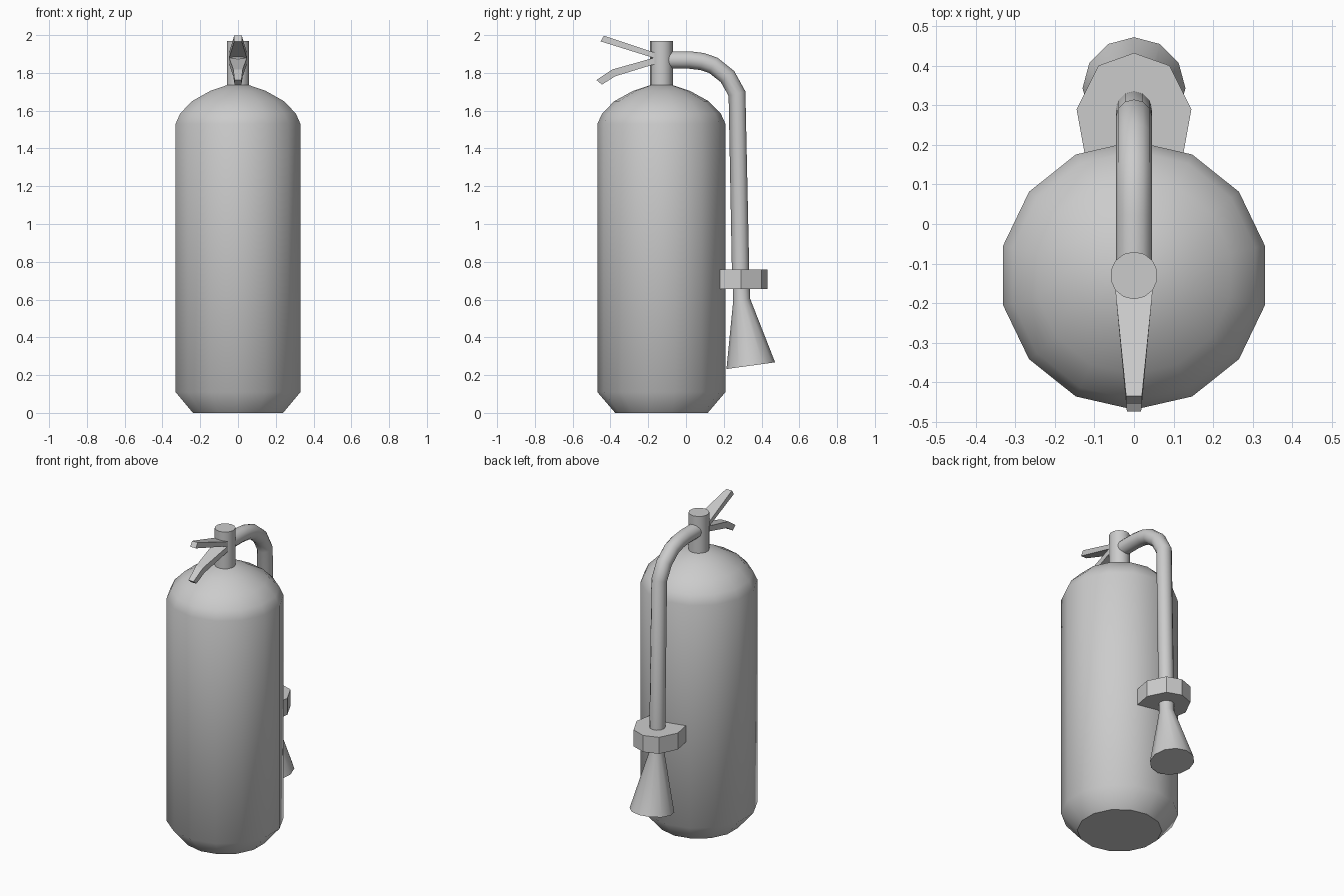
import bpy, bmesh, math
from mathutils import Vector

if "Cube" in bpy.data.objects:
    bpy.data.objects.remove(bpy.data.objects["Cube"])


def finish(name, bm, smooth=None):
    bmesh.ops.recalc_face_normals(bm, faces=bm.faces[:])
    mesh = bpy.data.meshes.new(name)
    bm.to_mesh(mesh)
    bm.free()
    ob = bpy.data.objects.new(name, mesh)
    bpy.context.collection.objects.link(ob)
    if smooth:
        bpy.ops.object.select_all(action='DESELECT')
        bpy.context.view_layer.objects.active = ob
        ob.select_set(True)
        bpy.ops.object.shade_smooth_by_angle(angle=math.radians(smooth))
    return ob


def loft(name, rings, smooth=None):
    """Skin a list of equal-length point rings and cap both ends."""
    bm = bmesh.new()
    loops = [[bm.verts.new(p) for p in ring] for ring in rings]
    for a, b in zip(loops, loops[1:]):
        for i in range(len(a)):
            j = (i + 1) % len(a)
            bm.faces.new((a[i], a[j], b[j], b[i]))
    bm.faces.new(loops[0])
    bm.faces.new(loops[-1])
    return finish(name, bm, smooth)


def tube(name, path, sides, smooth=40):
    """Round section swept along (y, z, radius) points in the x = 0 plane."""
    pts = [Vector((0, y, z)) for y, z, r in path]
    rings = []
    for i, p in enumerate(pts):
        t = Vector()
        if i > 0:
            t += (p - pts[i - 1]).normalized()
        if i < len(pts) - 1:
            t += (pts[i + 1] - p).normalized()
        t.normalize()
        n = Vector((0, -t.z, t.y))
        ring = []
        for k in range(sides):
            a = 2 * math.pi * k / sides + math.pi / 2
            ring.append(p + path[i][2] * (Vector((math.cos(a), 0, 0)) + n * math.sin(a)))
        rings.append(ring)
    return loft(name, rings, smooth)


def lever(name, sections):
    """Tapered flat bar: each section is (half width, top y, z, bottom y, z)."""
    rings = [[(-w, y1, z1), (w, y1, z1), (w, y2, z2), (-w, y2, z2)]
             for w, y1, z1, y2, z2 in sections]
    return loft(name, rings)


CY = -0.13  # cylinder axis

# Tank
profile = [(0.245, 0), (0.339, 0.11), (0.339, 1.53), (0.314, 1.585),
           (0.25, 1.65), (0.15, 1.705), (0.06, 1.735)]
tube("tank", [(CY, z, r) for r, z in profile], 14, 50)

# Valve neck
tube("valve_neck", [(CY, 1.72, 0.06), (CY, 1.97, 0.06)], 14)

# Hose
R = 0.046
tube("hose", [(y, z, R) for y, z in
              [(-0.12, 1.868), (0.02, 1.868), (0.085, 1.86), (0.145, 1.84),
               (0.22, 1.78), (0.27, 1.69), (0.29, 0.70)]], 12, 50)

# Horn nozzle
tube("nozzle", [(0.291, 0.70, 0.045), (0.295, 0.60, 0.045), (0.343, 0.25, 0.13)], 12)

# Hose clip, run into the tank wall
half = [(0.09, 0.40), (0.145, 0.29), (0.125, 0.18), (0.125, 0.12)]
outline = [(0, 0.432)] + half + [(-x, y) for x, y in reversed(half)]
loft("hose_clip", [[(x, y, z) for x, y in outline] for z in (0.655, 0.76)])

# Levers
lever("upper_lever", [(0.048, -0.14, 1.90, -0.14, 1.87),
                      (0.046, -0.18, 1.912, -0.18, 1.882),
                      (0.02, -0.434, 1.997, -0.453, 1.967)])
lever("lower_lever", [(0.048, -0.14, 1.888, -0.14, 1.85),
                      (0.046, -0.18, 1.877, -0.18, 1.842),
                      (0.025, -0.39, 1.818, -0.375, 1.782),
                      (0.018, -0.474, 1.762, -0.445, 1.738)])
